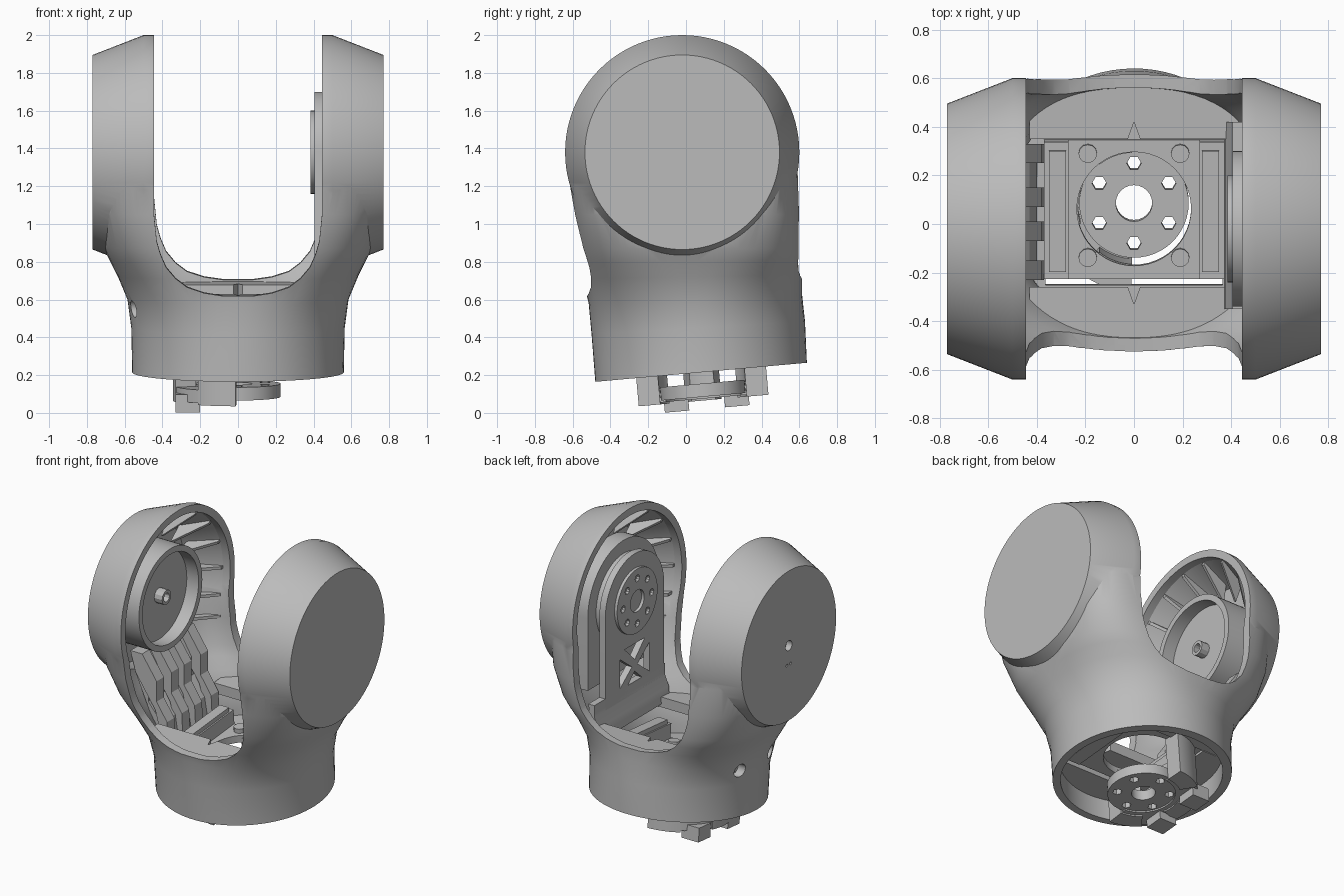
import bpy, bmesh, math
from mathutils import Matrix

old = bpy.data.objects.get("Cube")
if old:
    bpy.data.objects.remove(old, do_unlink=True)

grey = bpy.data.materials.new("machined grey")
grey.use_nodes = True
COLOUR = (0.5, 0.5, 0.5, 1)
grey.diffuse_color = COLOUR
grey.node_tree.nodes["Principled BSDF"].inputs["Base Color"].default_value = COLOUR

PIVOT_Y, PIVOT_Z = -0.02, 1.38
BASE = Matrix.Translation((0, 0.08, 0.215)) @ Matrix.Rotation(math.radians(5.1), 4, 'X')
parts = []


def finish(name, bm, matrix=None, keep=True):
    bmesh.ops.recalc_face_normals(bm, faces=bm.faces)
    if matrix:
        bm.transform(matrix)
    me = bpy.data.meshes.new(name)
    bm.to_mesh(me)
    bm.free()
    me.materials.append(grey)
    ob = bpy.data.objects.new(name, me)
    bpy.context.collection.objects.link(ob)
    if keep:
        parts.append(ob)
    return ob


def loft(name, rings, keep=True, matrix=None):
    """Closed solid through rings of equal length."""
    bm = bmesh.new()
    vs = [[bm.verts.new(p) for p in ring] for ring in rings]
    n = len(vs[0])
    for a, b in zip(vs, vs[1:]):
        for i in range(n):
            bm.faces.new((a[i], a[(i + 1) % n], b[(i + 1) % n], b[i]))
    bm.faces.new(vs[0][::-1])
    bm.faces.new(vs[-1])
    return finish(name, bm, matrix, keep)


def prism(name, pts, axis, a, b, keep=True, matrix=None):
    """Outline extruded along an axis from a to b."""
    place = {'x': lambda p, t: (t, p[0], p[1]),
             'y': lambda p, t: (p[0], t, p[1]),
             'z': lambda p, t: (p[0], p[1], t)}[axis]
    return loft(name, [[place(p, t) for p in pts] for t in (a, b)], keep, matrix)


def circle(u, v, r, n=48, start=0.0):
    return [(u + r * math.cos(start + math.tau * i / n),
             v + r * math.sin(start + math.tau * i / n)) for i in range(n)]


def rect(u0, u1, v0, v1):
    return [(u0, v0), (u1, v0), (u1, v1), (u0, v1)]


def arch(r, low):
    top = [(PIVOT_Y + r * math.cos(math.pi * i / 32),
            PIVOT_Z + r * math.sin(math.pi * i / 32)) for i in range(33)]
    return top + [(PIVOT_Y - r, low), (PIVOT_Y + r, low)]


def arc_band(v, r0, r1, a0, a1, n=12):
    ang = [math.radians(a0 + (a1 - a0) * i / n) for i in range(n + 1)]
    return ([(r1 * math.cos(t), v + r1 * math.sin(t)) for t in ang] +
            [(r0 * math.cos(t), v + r0 * math.sin(t)) for t in reversed(ang)])


def combine(ob, steps):
    """Apply boolean steps, then drop the helper solids."""
    for other, op in steps:
        other.hide_render = True
        m = ob.modifiers.new("join", 'BOOLEAN')
        m.object, m.operation, m.solver = other, op, 'EXACT'
    bpy.context.view_layer.update()
    dg = bpy.context.evaluated_depsgraph_get()
    me = bpy.data.meshes.new_from_object(ob.evaluated_get(dg))
    ob.modifiers.clear()
    ob.data = me
    for other, _ in steps:
        bpy.data.objects.remove(other, do_unlink=True)
    return ob


def cut(ob, *cutters):
    return combine(ob, [(c, 'DIFFERENCE') for c in cutters])


# Shell: tilted round base blending into a wide rounded box
# height, half width, half depth, centre y, squareness, tilt
SECTIONS = [(0.215, .56, .56, .08, 2, .09), (0.45, .565, .565, .065, 2, .06),
            (0.6, .585, .565, .05, 2.2, .04), (0.72, .635, .58, .035, 2.6, .02),
            (0.8, .675, .59, .03, 3, .01), (0.87, .71, .6, .022, 3.3, 0),
            (1.05, .752, .61, .005, 4.1, 0), (1.25, .764, .618, -.015, 4.7, 0),
            (1.4, .765, .612, -.02, 5, 0)]


def body(name, off, drop, keep):
    rings = []
    for k, (z, X, Y, yc, e, tilt) in enumerate(SECTIONS):
        ring = []
        for u, v in circle(0, 0, 1, 80, 0.01):
            x = (X - off) * math.copysign(abs(u) ** (2 / e), u)
            y = (Y - off) * math.copysign(abs(v) ** (2 / e), v)
            ring.append((x, yc + y, z + y * tilt - (drop if k == 0 else 0)))
        rings.append(ring)
    return loft(name, rings, keep)


def drum(name, off):
    """Double cone across both arms, about the pivot."""
    prof = [(-.77 + off, .515), (-.5, .62), (.5, .62), (.77 - off, .515)]
    return loft(name, [[(x, p, q) for p, q in circle(PIVOT_Y, PIVOT_Z, r - off, 96)]
                       for x, r in prof], False)


half = [(.445, 2.3), (.445, 1.1), (.43, .95), (.41, .88), (.38, .81),
        (.33, .75), (.27, .705), (.18, .675), (.08, .66)]
gap = half + [(-x, z) for x, z in reversed(half)]
fork_gap = loft("fork gap", [[(x, y, z + 0.08 * y) for x, z in gap] for y in (-1, 1)], False)
shell = body("fork_shell", 0, 0, True)
combine(shell, [(drum("outer drum", 0), 'UNION'),
                (body("cavity", .055, .15, False), 'DIFFERENCE'),
                (drum("inner drum", .05), 'DIFFERENCE'),
                (fork_gap, 'DIFFERENCE')])
# Cable holes in the right arm cover and lower side
cut(shell, prism("h1", circle(PIVOT_Y, PIVOT_Z, .035, 16), 'x', -.9, -.65, False),
    prism("h2", circle(-.04, 1.25, .01, 8), 'x', -.9, -.65, False),
    prism("h3", circle(0, 1.25, .01, 8), 'x', -.9, -.65, False),
    prism("h4", circle(.21, .55, .045, 20), 'x', -.8, -.4, False),
    prism("h5", circle(-.13, .55, .045, 20), 'x', -.8, -.4, False))

# Ledges just under the fork gap, notched at the middle
for name, y0, y1 in (("front_ledge", -.26, -.7), ("back_ledge", .35, .8)):
    side = [(y, .65 + .08 * y - d) for y, d in ((y0, 0), (y1, 0), (y1, .07), (y0, .07))]
    ledge = prism(name, side, 'x', -.43, .43)
    step = math.copysign(.07, y0)
    notch = [(-.025, y0 - step), (.025, y0 - step), (.025, y0), (0, y0 + step), (-.025, y0)]
    combine(ledge, [(body("trim", .03, 0, False), 'INTERSECT'),
                    (prism("notch", notch, 'z', .4, .9, False), 'DIFFERENCE')])

# Stiffening fins inside both arms
RIM = [(.69, .36), (.69, .52), (.5, .59), (.5, .55)]
LOW = [(.66, .34), (.66, .46), (.5, .56), (.5, .52)]
for side, label in ((1, "left"), (-1, "right")):
    for deg in range(0, 181, 20):
        turn = (Matrix.Translation((0, PIVOT_Y, PIVOT_Z)) @
                Matrix.Rotation(math.radians(deg), 4, 'X'))
        prism(label + "_rim_fin", [(side * x, r) for x, r in RIM], 'z', -.01, .01, True,
              turn)
    for z in (1.2, 1.05):
        for s in (-1, 1):
            prism(label + "_wall_fin", [(side * x, s * r) for x, r in LOW], 'z',
                  z - .01, z + .01)

# Right arm: bearing cup with central boss
cup = prism("bearing_cup", circle(PIVOT_Y, PIVOT_Z, .345, 64), 'x', -.73, -.5)
cut(cup, prism("bore", circle(PIVOT_Y, PIVOT_Z, .305, 64), 'x', -.59, -.3, False),
    prism("cable", circle(PIVOT_Y, PIVOT_Z, .03, 16), 'x', -.9, -.3, False))
boss = prism("cup_boss", circle(PIVOT_Y, PIVOT_Z, .05, 12), 'x', -.6, -.53)
cut(boss, prism("bore", circle(PIVOT_Y, PIVOT_Z, .03, 12), 'x', -.9, -.3, False))

# Right arm: ribbed bracket under the cup
outer = [(-.66, 1.06), (-.57, 1.06), (-.46, .9), (-.46, .76), (-.38, .64),
         (-.37, .44), (-.4, .44), (-.47, .7), (-.62, .92)]
core = [(-.66, 1.02), (-.62, 1.02), (-.53, .87), (-.53, .74), (-.43, .62),
        (-.4, .44), (-.41, .44), (-.54, .72), (-.63, .92)]
prism("bracket_core", core, 'y', -.22, .32)
for y in (-.19, -.03, .11, .29):
    prism("bracket_rib", outer, 'y', y - .04, y + .04)

# Left arm: drive housing, mounting plate and output hub
prism("drive_housing", arch(.39, .88), 'x', .49, .6)
plate = prism("drive_plate", arch(.32, .74), 'x', .405, .45)
tri = [prism("tri", [(PIVOT_Y + s * a, b) for a, b in shape], 'x', .3, .49, False)
       for s, shape in ((1, [(.03, .93), (.16, .83), (.16, 1.03)]),
                        (-1, [(.03, .93), (.16, .83), (.16, 1.03)]),
                        (1, [(-.11, 1.08), (.11, 1.08), (0, .97)]),
                        (1, [(-.11, .79), (.11, .79), (0, .89)]))]
cut(plate, *tri)
prism("drive_motor", circle(PIVOT_Y, PIVOT_Z, .3), 'x', .44, .52)
hub = prism("output_hub", circle(PIVOT_Y, PIVOT_Z, .22), 'x', .385, .43)
cut(hub, prism("bore", circle(PIVOT_Y, PIVOT_Z, .075, 24), 'x', .3, .425, False),
    *[prism("pin", circle(u, v, .024, 10), 'x', .3, .42, False)
      for u, v in circle(PIVOT_Y, PIVOT_Z, .155, 8)])
prism("plate_flange", [(.405, .82), (.45, .82), (.44, .74), (.4, .66), (.395, .58),
                       (.37, .58), (.375, .67), (.405, .74)], 'y', -.35, .42)

# Base: inner floor with a rectangular opening
floor = prism("base_floor", circle(0, 0, .535, 72), 'z', .14, .19, True, BASE)
cut(floor, prism("opening", rect(-.365, .365, -.315, .28), 'z', 0, .5, False, BASE))
HUB_Y = 0
mount = prism("base_mount", rect(-.29, .29, -.29, .285), 'z', .15, .2, True, BASE)
cut(mount, prism("hole", circle(0, HUB_Y, .235), 'z', 0, .5, False, BASE))
for s in (-1, 1):
    prism("mount_ridge", rect(s * .27, s * .37, -.28, .285), 'z', .135, .3, True, BASE)
    prism("mount_rail", rect(s * .28, s * .35, -.25, .25), 'z', .29, .33, True, BASE)
    for y in (-.2, .23):
        prism("mount_bolt", circle(s * .19, y, .038, 12), 'z', .19, .23, True, BASE)

# Base: output disc below the mount
disc = prism("base_disc", circle(0, HUB_Y, .225), 'z', -.13, -.06, True, BASE)
cut(disc, prism("bore", circle(0, HUB_Y, .075, 24), 'z', -.3, .1, False, BASE),
    *[prism("pin", circle(u, v, .03, 6), 'z', -.3, .1, False, BASE)
      for u, v in circle(0, HUB_Y, .165, 6, math.pi / 6)])

# Base: curved carrier on the right side, with posts and hooks
prism("disc_carrier", arc_band(HUB_Y, .2, .34, 95, 265, 32), 'z', -.14, -.07, True, BASE)
for a0, a1 in ((92, 128), (164, 196), (232, 268)):
    prism("carrier_post", arc_band(HUB_Y, .23, .345, a0, a1), 'z', -.15, .18, True, BASE)
for y in (-.21, .11):
    prism("carrier_hook", rect(-.33, -.2, y, y + .13), 'z', -.196, -.1, True, BASE)

# Smooth the round surfaces and keep machined edges sharp
bpy.ops.object.select_all(action='DESELECT')
for ob in parts:
    ob.select_set(True)
bpy.context.view_layer.objects.active = shell
bpy.ops.object.shade_smooth_by_angle(angle=math.radians(25))
